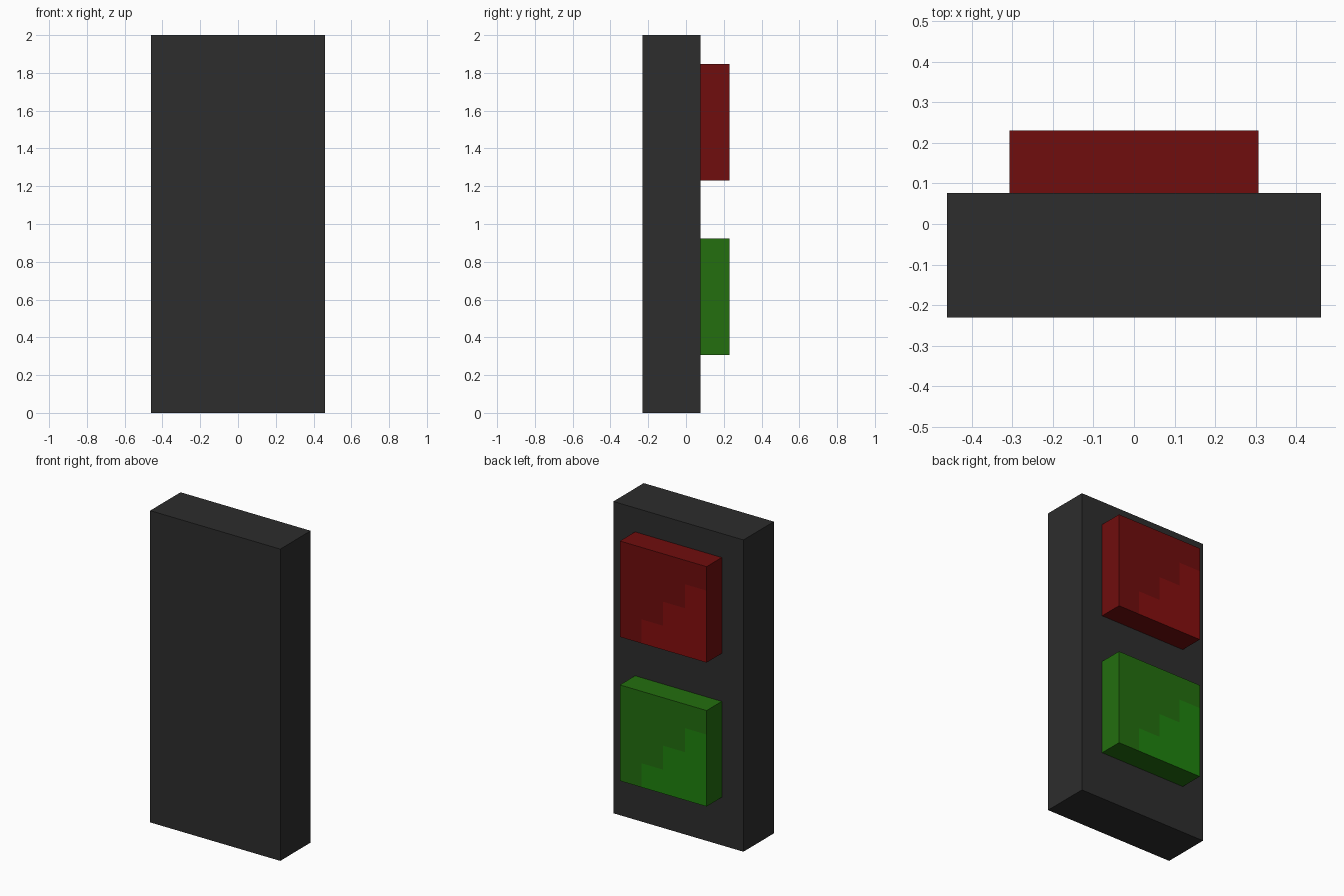
import bpy, bmesh
from mathutils import Vector

if "Cube" in bpy.data.objects:
    bpy.data.objects.remove(bpy.data.objects["Cube"])

U = 2 / 13  # one block unit; the model is 13 units tall


def material(name, rgb):
    m = bpy.data.materials.new(name)
    m.diffuse_color = (*rgb, 1)
    m.use_nodes = True
    m.node_tree.nodes["Principled BSDF"].inputs["Base Color"].default_value = m.diffuse_color
    return m


charcoal = material("charcoal", (0.0262, 0.0262, 0.0262))
dark_red = material("dark red", (0.162, 0.004, 0.004))
bright_red = material("bright red", (0.235, 0.0044, 0.0044))
dark_green = material("dark green", (0.0168, 0.156, 0.0048))
bright_green = material("bright green", (0.0137, 0.225, 0.0045))


def box(name, lo, hi, mats, stepped=False):
    """Box between two corners, in units; optionally with a stair highlight on the back."""
    lo, hi = Vector(lo) * U, Vector(hi) * U
    bm = bmesh.new()
    bmesh.ops.create_cube(bm, size=1)
    for v in bm.verts:
        v.co = Vector(((lo[i] + hi[i]) / 2 + v.co[i] * (hi[i] - lo[i]) for i in range(3)))
    if stepped:
        # Cut into a 4 x 4 grid, then brighten cells below the staircase
        for axis in (0, 2):
            normal = Vector((axis == 0, 0, axis == 2))
            for k in (1, 2, 3):
                point = lo + normal * k * U
                bmesh.ops.bisect_plane(bm, geom=bm.verts[:] + bm.edges[:] + bm.faces[:],
                                       plane_co=point, plane_no=normal)
        bm.normal_update()
        for f in bm.faces:
            if f.normal.y > 0.5:
                c = f.calc_center_median()
                column = int((hi.x - c.x) / U)
                row = int((c.z - lo.z) / U)
                f.material_index = int(row < column)
    mesh = bpy.data.meshes.new(name)
    bm.to_mesh(mesh)
    bm.free()
    for m in mats:
        mesh.materials.append(m)
    obj = bpy.data.objects.new(name, mesh)
    bpy.context.collection.objects.link(obj)


# Housing and the two lamps on its back
box("housing", (-3, -1.5, 0), (3, 0.5, 13), [charcoal])
box("red_lamp", (-2, 0.5, 8), (2, 1.5, 12), [dark_red, bright_red], True)
box("green_lamp", (-2, 0.5, 2), (2, 1.5, 6), [dark_green, bright_green], True)
